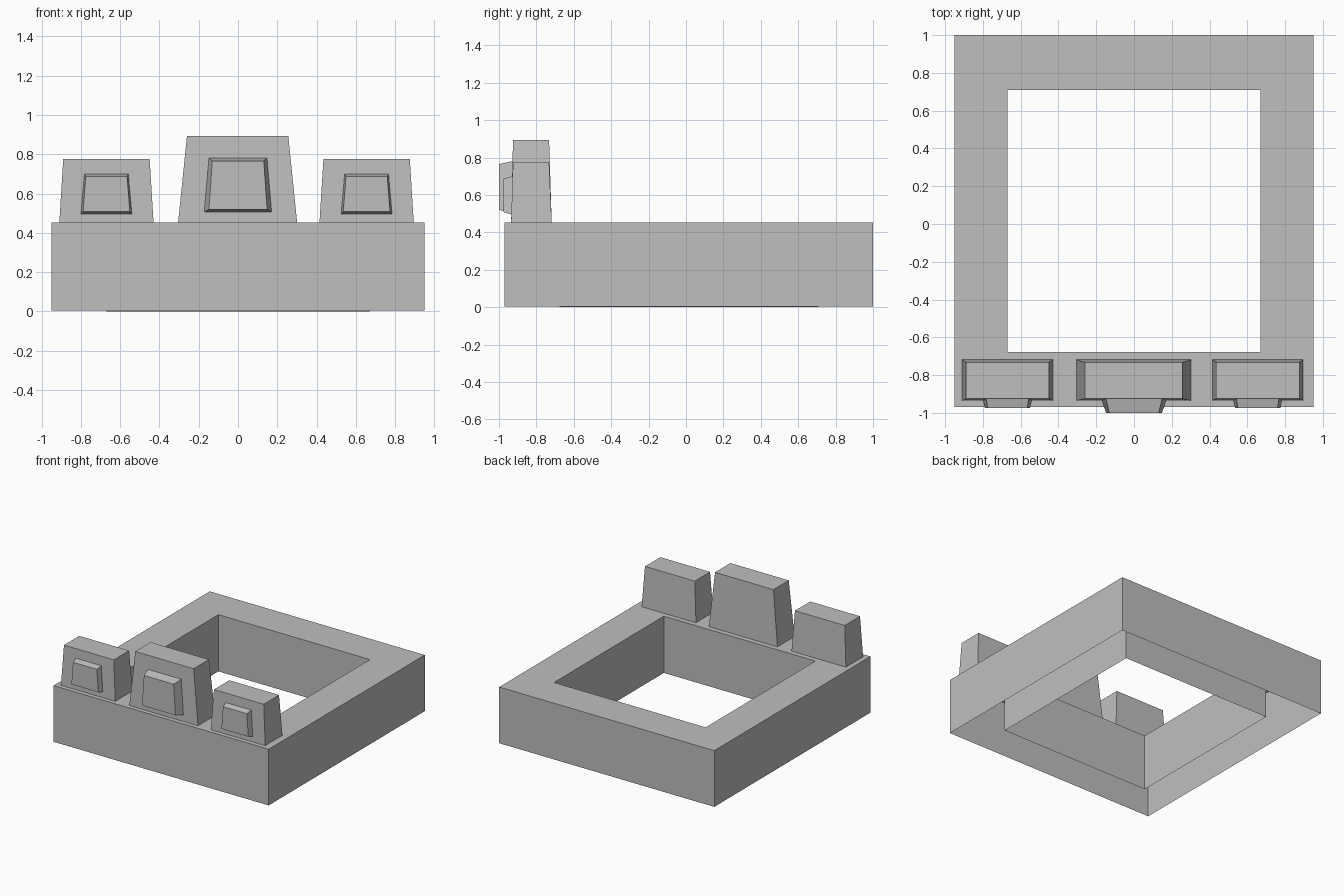
import bpy

cube = bpy.data.objects.get("Cube")
if cube:
    bpy.data.objects.remove(cube, do_unlink=True)

grey = bpy.data.materials.new("plain grey")
grey.use_nodes = True
colour = (0.52, 0.52, 0.52, 1)
grey.diffuse_color = colour
grey.node_tree.nodes["Principled BSDF"].inputs["Base Color"].default_value = colour


def make(name, verts, faces):
    mesh = bpy.data.meshes.new(name)
    mesh.from_pydata(verts, [], faces)
    mesh.materials.append(grey)
    obj = bpy.data.objects.new(name, mesh)
    bpy.context.collection.objects.link(obj)
    return obj


def rect(x0, x1, y0, y1, z):
    return [(x0, y0, z), (x1, y0, z), (x1, y1, z), (x0, y1, z)]


def band(a, b):
    """Four quads joining two loops of four vertices."""
    return [(a + i, a + (i + 1) % 4, b + (i + 1) % 4, b + i) for i in range(4)]


# Hollow square frame: outer walls, flat top ring, inner walls, open underneath
TOP = 0.453
outer, hole = (-0.95, 0.95, -0.97, 1.0), (-0.67, 0.67, -0.677, 0.709)
make("frame",
     rect(*outer, 0.004) + rect(*outer, TOP) + rect(*hole, TOP) + rect(*hole, 0),
     band(0, 4) + band(4, 8) + band(8, 12))


def block(name, cx, low, high, top):
    """Tapered block standing on the front rail."""
    make(name,
         rect(cx - low, cx + low, -0.935, -0.718, TOP)
         + rect(cx - high, cx + high, -0.925, -0.732, top),
         band(0, 4) + [(4, 5, 6, 7)])


def panel(name, cx, back, front, y):
    """Raised bevelled panel; back and front are (low half, high half, z0, z1)."""
    verts = []
    for (low, high, z0, z1), depth in ((back, -0.92), (front, y)):
        verts += [(cx - low, depth, z0), (cx + low, depth, z0),
                  (cx + high, depth, z1), (cx - high, depth, z1)]
    make(name, verts, [f[::-1] for f in band(0, 4)] + [(4, 5, 6, 7)])


# Tall middle block with its panel
block("middle_block", -0.002, 0.303, 0.258, 0.893)
panel("middle_panel", 0, (0.176, 0.15, 0.503, 0.783),
      (0.148, 0.131, 0.52, 0.765), -1.0)

# Lower blocks on each side
for side, cx in (("right", -0.67), ("left", 0.655)):
    block(side + "_block", cx, 0.24, 0.22, 0.775)
    panel(side + "_panel", cx, (0.133, 0.113, 0.492, 0.702),
          (0.119, 0.105, 0.508, 0.688), -0.975)
